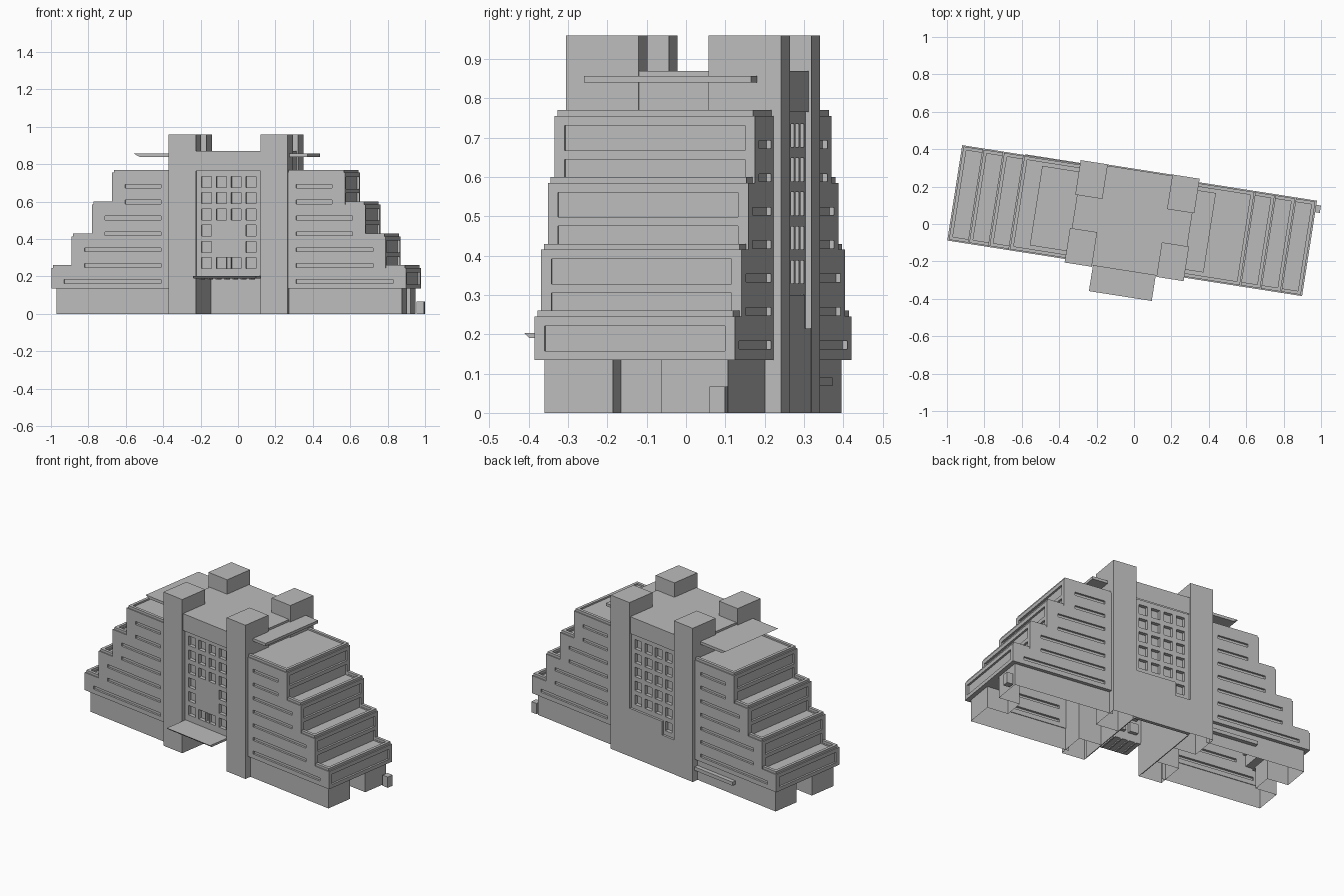
import bpy
import bmesh
import math
from mathutils import Matrix, Vector

if "Cube" in bpy.data.objects:
    bpy.data.objects.remove(bpy.data.objects["Cube"])

# The building stands slightly turned on its plot
PLACE = Matrix.Translation((-0.01, 0.018, 0)) @ Matrix.Rotation(math.radians(-8.9), 4, "Z")

concrete = bpy.data.materials.new("pale_concrete")
concrete.use_nodes = True
GREY = (0.5, 0.5, 0.5, 1)
concrete.diffuse_color = GREY
concrete.node_tree.nodes["Principled BSDF"].inputs["Base Color"].default_value = GREY


def finish(name, bm):
    mesh = bpy.data.meshes.new(name)
    bm.to_mesh(mesh)
    bm.free()
    mesh.materials.append(concrete)
    obj = bpy.data.objects.new(name, mesh)
    bpy.context.collection.objects.link(obj)
    obj.matrix_world = PLACE
    return obj


def add_box(bm, x, y, z, hollow=False):
    """Box from three ranges; a hollow one has no underside."""
    size = [abs(r[1] - r[0]) for r in (x, y, z)]
    mid = [(r[0] + r[1]) / 2 for r in (x, y, z)]
    m = Matrix.Translation(mid) @ Matrix.Diagonal((*size, 1))
    verts = bmesh.ops.create_cube(bm, size=1, matrix=m)["verts"]
    if hollow:
        bm.normal_update()
        faces = {f for v in verts for f in v.link_faces if f.normal.z < -0.5}
        bmesh.ops.delete(bm, geom=list(faces), context="FACES_ONLY")


def part(name, boxes, hollow=False):
    bm = bmesh.new()
    for b in boxes:
        add_box(bm, *b, hollow)
    return finish(name, bm)


def frame(a, b, hole_a, hole_b):
    """Four bars, as pairs of ranges, around a rectangular hole."""
    return [(a, (b[0], hole_b[0])), (a, (hole_b[1], b[1])),
            ((a[0], hole_a[0]), hole_b), ((hole_a[1], a[1]), hole_b)]


def strip(name, outline, y0, y1, axis="Y"):
    """Open sheet swept from a line of points."""
    bm = bmesh.new()
    rows = []
    for w in (y0, y1):
        rows.append([bm.verts.new((p[0], w, p[1]) if axis == "Y" else (p[0], p[1], w))
                     for p in outline])
    for i in range(len(outline) - 1):
        bm.faces.new((rows[0][i], rows[0][i + 1], rows[1][i + 1], rows[1][i]))
    return bm, rows


def window_wall(name, y, facing, xs, zs, is_window, keep=lambda x, z: True):
    """Flat wall on a grid with recessed window cells."""
    bm = bmesh.new()
    openings = []
    for i in range(len(xs) - 1):
        for j in range(len(zs) - 1):
            if not keep(xs[i], zs[j]):
                continue
            pts = [(xs[i], zs[j]), (xs[i + 1], zs[j]), (xs[i + 1], zs[j + 1]), (xs[i], zs[j + 1])]
            if facing > 0:
                pts.reverse()
            f = bm.faces.new([bm.verts.new((p[0], y, p[1])) for p in pts])
            if is_window(i, j):
                openings.append(f)
    bmesh.ops.remove_doubles(bm, verts=bm.verts, dist=0.0005)
    bm.normal_update()
    bmesh.ops.inset_individual(bm, faces=openings, thickness=0, depth=-0.022)
    bmesh.ops.dissolve_limit(bm, angle_limit=0.01, verts=bm.verts, edges=bm.edges)
    finish(name, bm)


BASE, FLOOR, STEP = 0.135, 0.085, 0.11
WALL, SKIN, INNER = 0.246, 0.258, 0.232


def tier_end(t):
    return 0.96 - STEP * t


for s, side in ((1, "left"), (-1, "right")):
    # Stepped wing shell: treads, risers, long walls
    steps = []
    for t in range(4):
        z0 = BASE + 2 * FLOOR * t
        top = z0 + (0.102 if t < 3 else 0.115)
        steps += [(s * (tier_end(t) - 0.012), z0 if t == 0 else z0 - 2 * FLOOR + 0.102),
                  (s * (tier_end(t) - 0.012), top)]
    steps.append((s * 0.3, steps[-1][1]))
    bm, rows = strip("wing", steps, -WALL, WALL)
    for row in rows:
        bm.faces.new(row + [bm.verts.new((s * 0.3, row[0].co.y, BASE))])
    bmesh.ops.remove_doubles(bm, verts=bm.verts, dist=0.0001)
    bmesh.ops.recalc_face_normals(bm, faces=bm.faces)
    finish(side + "_wing_shell", bm)

    # Long balcony fronts with narrow slots
    for v, face in ((-1, "front"), (1, "back")):
        bars = []
        for k in range(7):
            end = tier_end((k + 1) // 2)
            z = BASE + FLOOR * k
            for a, b in frame((0.3, end), (z, z + FLOOR), (0.365, end - 0.07), (z + 0.028, z + 0.048)):
                bars.append(((s * a[0], s * a[1]), (v * INNER, v * SKIN), b))
        z = BASE + FLOOR * 7
        bars.append(((s * 0.3, s * tier_end(3)), (v * INNER, v * SKIN), (z, z + 0.025)))
        for t in range(3):
            z = BASE + 2 * FLOOR * t + FLOOR
            bars.append(((s * tier_end(t + 1), s * tier_end(t)), (v * INNER, v * SKIN), (z, z + 0.025)))
        part(f"{side}_{face}_balconies", bars)

    # Terrace ends: framed panel, raised inner rim
    for t in range(4):
        z, e = BASE + 2 * FLOOR * t, tier_end(t)
        bars = [((s * (e - 0.028), s * e), a, b) for a, b in
                frame((-SKIN, SKIN), (z, z + 0.11), (-0.233, 0.233), (z + 0.023, z + 0.086))]
        rim = (z + 0.09, z + 0.125)
        bars.append(((s * (e - 0.026), s * (e - 0.008)), (-0.252, 0.252), rim))
        inner = e - STEP - 0.01 if t < 3 else 0.31
        for v in (-1, 1):
            bars.append(((s * inner, s * (e - 0.008)), (v * 0.234, v * 0.252), rim))
        part(f"{side}_terrace_{t + 1}", bars)

    # Hollow ground storey with a notch in its end
    plan = [(0.3, -0.236), (0.934, -0.236), (0.934, -0.06), (0.8, -0.06),
            (0.8, 0.065), (0.934, 0.065), (0.934, 0.236), (0.3, 0.236)]
    bm, rows = strip("ground", [(s * x, y) for x, y in plan], 0, BASE + 0.005, "Z")
    bmesh.ops.recalc_face_normals(bm, faces=bm.faces)
    finish(side + "_ground_storey", bm)
    part(side + "_notch_soffit", [((s * 0.8, s * 0.95), (-0.1, 0.1), (BASE, BASE + 0.006))])

    # Shaft towers and passage walls
    part(side + "_towers", [((s * 0.175, s * 0.322), (v * 0.09, v * 0.277), (0, 0.96))
                            for v in (-1, 1)], hollow=True)
    part(side + "_passage_wall", [((s * 0.175, s * 0.18), (-0.25, 0.25), (0, 0.8))])

    # Thin roof canopy over the wing
    reach = 0.42 if s > 0 else 0.52
    bm = bmesh.new()
    add_box(bm, (s * 0.3, s * reach), (-0.215, 0.215), (0.84, 0.857))
    for v in bm.verts:
        if s < 0 and v.co.z < 0.85 and abs(v.co.x) > 0.4:
            v.co.x += 0.03
    finish(side + "_roof_canopy", bm)

# Central roof block
part("central_roof", [((-0.175, 0.175), (-0.27, 0.27), (0.765, 0.87)),
                      ((-0.312, 0.312), (-0.2, 0.2), (0.74, 0.87))], hollow=True)

# Window walls between the towers
xs = [-0.175]
for c in (-0.12, -0.04, 0.04, 0.12):
    xs += [c - 0.027, c + 0.027]
xs.append(0.175)
zs = [0.203]
for r in range(5, -1, -1):
    lo = 0.676 - 0.0868 * r
    zs += [lo, lo + 0.059]
zs.append(0.766)


def front_window(i, j):
    if i % 2 == 0 or j % 2 == 0:
        return i == 4 and j == 1
    return j >= 7 or i in (1, 7) or j == 1


def back_window(i, j):
    return i % 2 == 1 and j % 2 == 1 and (j >= 3 or i == 1)


window_wall("front_window_wall", -0.255, -1, xs, zs, front_window)
window_wall("back_window_wall", 0.262, 1, xs, zs, back_window)
part("back_base_wall", [((-0.175, 0.175), (0.255, 0.276), (0, 0.215)),
                        ((-0.08, 0.175), (0.255, 0.276), (0.215, 0.3))])

# Entrance canopy with a sloping front edge and ribs below
bm = bmesh.new()
add_box(bm, (-0.17, 0.17), (-0.408, -0.25), (0.19, 0.203))
for v in bm.verts:
    if v.co.z < 0.2 and v.co.y < -0.3:
        v.co.y += 0.014
finish("entrance_canopy", bm)
part("canopy_ribs", [((x * 0.045 - 0.005, x * 0.045 + 0.005), (-0.385, -0.25), (0.183, 0.191))
                     for x in range(-3, 4)])

# Small ledge at the back and block at the end
part("back_ledge", [((-0.62, -0.32), (0.23, 0.262), (0.068, 0.09))])
part("end_block", [((0.945, 0.985), (0.196, 0.236), (0, 0.067))])
